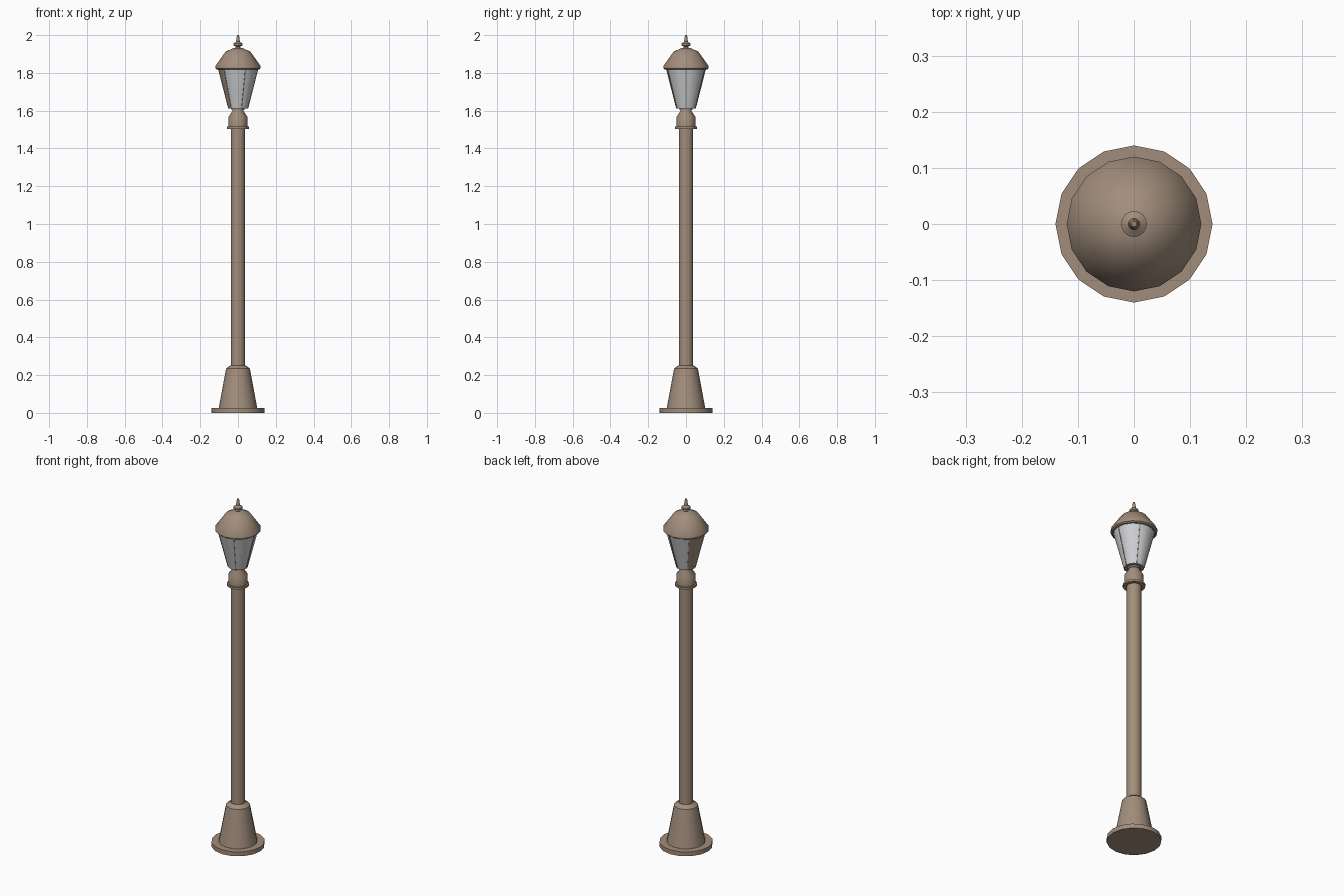
import bpy, bmesh
from math import cos, sin, radians, pi

cube = bpy.data.objects.get("Cube")
if cube:
    bpy.data.objects.remove(cube)

SIDES = 16


def make_material(name, rgb):
    m = bpy.data.materials.new(name)
    m.use_nodes = True
    m.diffuse_color = (*rgb, 1)
    m.node_tree.nodes["Principled BSDF"].inputs["Base Color"].default_value = (*rgb, 1)
    return m


bronze = make_material("bronze paint", (0.36, 0.27, 0.20))
glass = make_material("frosted glass", (0.62, 0.63, 0.65))


def finish(bm, name, mats, angle=35):
    bmesh.ops.recalc_face_normals(bm, faces=bm.faces)
    mesh = bpy.data.meshes.new(name)
    bm.to_mesh(mesh)
    bm.free()
    obj = bpy.data.objects.new(name, mesh)
    bpy.context.collection.objects.link(obj)
    for m in mats:
        mesh.materials.append(m)
    bpy.ops.object.select_all(action='DESELECT')
    obj.select_set(True)
    bpy.context.view_layer.objects.active = obj
    bpy.ops.object.shade_smooth_by_angle(angle=radians(angle))
    return obj


def turned(name, profile, mats=(bronze,), rule=None):
    """Revolve a (radius, height) profile, capped at both ends."""
    bm = bmesh.new()
    rings = [[bm.verts.new((r * cos(2 * pi * i / SIDES), r * sin(2 * pi * i / SIDES), z))
              for i in range(SIDES)] for r, z in profile]
    for low, high in zip(rings, rings[1:]):
        for i in range(SIDES):
            j = (i + 1) % SIDES
            f = bm.faces.new((low[i], low[j], high[j], high[i]))
            if rule:
                f.material_index = rule(i)
    bm.faces.new(rings[0][::-1])
    bm.faces.new(rings[-1])
    return finish(bm, name, mats)


# Foot and post
turned("base_plate", [(0.14, 0), (0.14, 0.025)])
turned("base_cone", [(0.102, 0.025), (0.063, 0.235), (0.04, 0.252)])
turned("post", [(0.038, 0.24), (0.038, 1.51)])

# Collar under the lantern
turned("collar_ring", [(0.058, 1.503), (0.058, 1.515)])
turned("collar", [(0.05, 1.515), (0.05, 1.567), (0.03, 1.597),
                  (0.03, 1.603), (0.034, 1.603), (0.034, 1.615)])

# Lantern: four glass panes of three facets, closed on the -x side
BOTTOM, TOP = (0.052, 1.612), (0.106, 1.822)
turned("lantern_body", [BOTTOM, TOP], (bronze, glass),
       lambda i: 0 if 6 <= i < 10 else 1)


# Thin glazing bars between the panes
def glazing_bar(name, degrees):
    bm = bmesh.new()
    a = radians(degrees)
    corners = []
    for r, z in (BOTTOM, TOP):
        for depth, side in ((-0.003, -1), (0.002, -1), (0.002, 1), (-0.003, 1)):
            x, y = r + depth, side * 0.0025
            corners.append(bm.verts.new((x * cos(a) - y * sin(a), x * sin(a) + y * cos(a), z)))
    low, high = corners[:4], corners[4:]
    for i in range(4):
        j = (i + 1) % 4
        bm.faces.new((low[i], low[j], high[j], high[i]))
    bm.faces.new(low)
    bm.faces.new(high)
    finish(bm, name, (bronze,))


for n, degrees in enumerate((0, 67.5, 135, 225, 292.5)):
    glazing_bar(f"glazing_bar_{n + 1}", degrees)

# Roof and finial
turned("roof", [(0.112, 1.818), (0.12, 1.824), (0.12, 1.836), (0.066, 1.912), (0.023, 1.932)])
turned("finial", [(0.012, 1.93), (0.012, 1.94), (0.023, 1.945), (0.023, 1.956),
                  (0.01, 1.965), (0.008, 1.985), (0.005, 2.0)])
